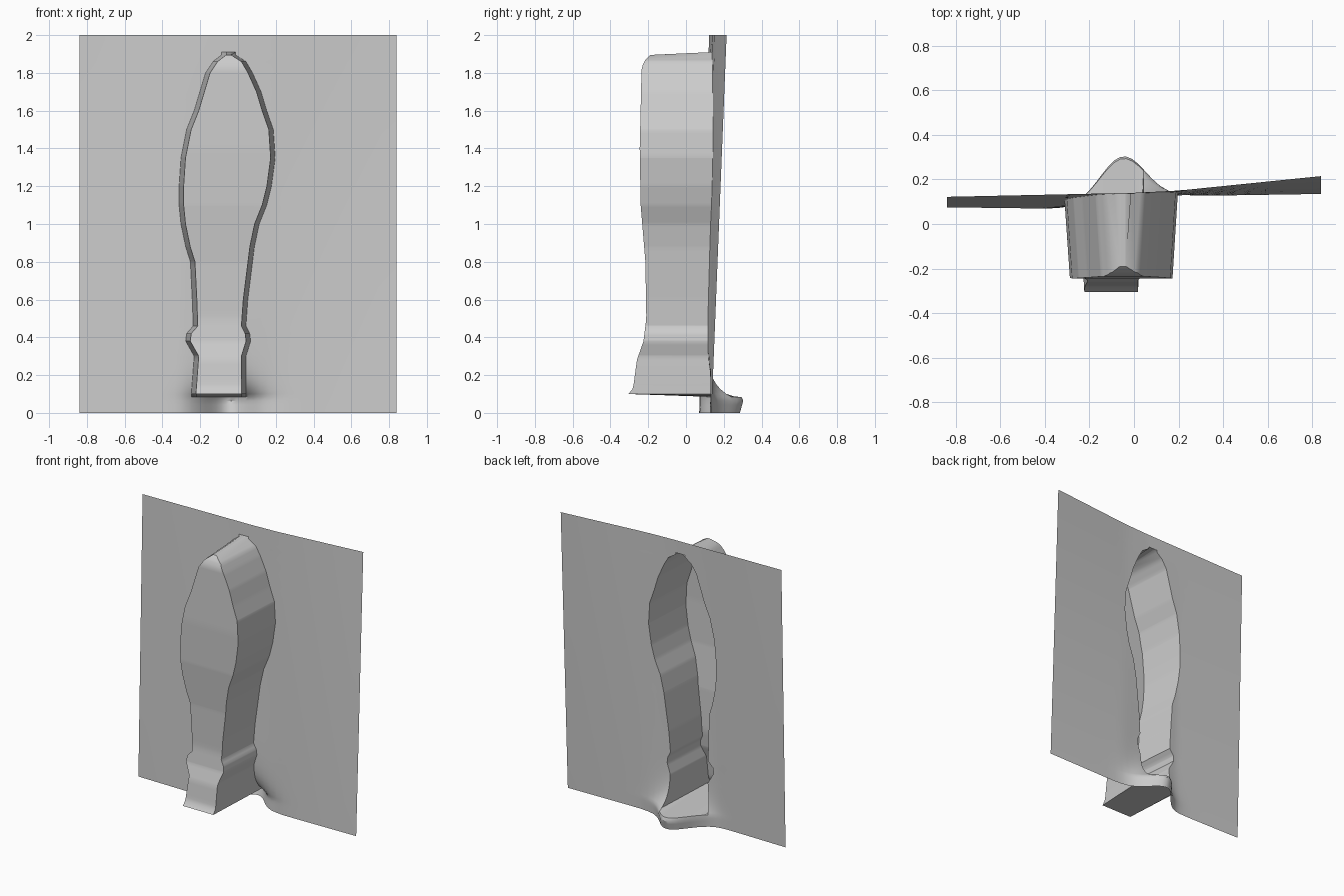
import bpy, bmesh, math

if "Cube" in bpy.data.objects:
    bpy.data.objects.remove(bpy.data.objects["Cube"])

# Silhouette of the raised shape: (z, left x, right x)
OUTLINE = [(0.10, -.235, .03), (0.30, -.22, .03), (0.38, -.265, .055), (0.42, -.26, .05),
           (0.46, -.225, .03), (0.60, -.23, .04), (0.80, -.24, .065), (0.88, -.265, .075),
           (1.00, -.29, .10), (1.10, -.30, .14), (1.20, -.30, .165), (1.35, -.29, .185),
           (1.50, -.26, .175), (1.60, -.22, .14), (1.70, -.19, .11), (1.80, -.16, .065),
           (1.86, -.12, .03), (1.895, -.075, -.025)]
LEFT = [(z, l) for z, l, r in OUTLINE]
RIGHT = [(z, r) for z, l, r in OUTLINE]
# Depth of the front face by height
FRONT = [(.10, -.305), (.13, -.28), (.28, -.26), (.38, -.225), (.50, -.21), (.80, -.215),
         (1.1, -.24), (1.4, -.245), (1.83, -.235), (1.87, -.215), (1.895, -.19)]
# Gentle warp of the backing sheet along its bottom and top edges
BOTTOM = [(-.84, .075), (-.3, .068), (.2, .125), (.84, .135)]
TOP = [(-.84, .122), (0, .14), (.2, .15), (.84, .215)]
WALL = .012          # half of the wall's taper
SIDE, MID = 14, 10   # columns on each side of the shape and across it


def interp(table, v):
    if v <= table[0][0]:
        return table[0][1]
    for (a, p), (b, q) in zip(table, table[1:]):
        if v <= b:
            return p + (q - p) * (v - a) / (b - a)
    return table[-1][1]


def sheet_y(x, z):
    t = z / 2
    y = interp(BOTTOM, x) * (1 - t) + interp(TOP, x) * t
    fade = math.exp(-max(0, z - .08) / .07) * (.9 + .1 * min(1, z / .08))
    return y + .21 * fade * math.exp(-((x + .05) / .145) ** 2)


def spread(a, b, n):
    return [a + (b - a) * i / (n - 1) for i in range(n)]


def row(z, raised):
    """One horizontal line of points across sheet, wall, front face, wall and sheet."""
    l, r = interp(LEFT, z), interp(RIGHT, z)
    lb, rb, lf, rf = l - WALL, r + WALL, l + WALL, r - WALL
    # columns crowd towards the raised shape
    left = [lb + (-.84 - lb) * (1 - i / (SIDE - 1)) ** 1.6 for i in range(SIDE)]
    right = [rb + (.84 - rb) * (i / (SIDE - 1)) ** 1.6 for i in range(SIDE)]
    pts = [(x, sheet_y(x, z), z) for x in left]
    for x in spread(lf, rf, MID):
        y = interp(FRONT, z) if raised else sheet_y(x, z)
        pts.append((x, y, z))
    return pts + [(x, sheet_y(x, z), z) for x in right]


# Sheet below the foot, raised shape, sheet above the tip
rows = [row(z, False) for z in spread(0, .085, 5)]
heights = sorted(set([round(z, 4) for z in spread(.1, 1.895, 70)] + [z for z, l, r in OUTLINE]))
rows += [row(z, True) for z in heights]
rows += [row(z, False) for z in spread(1.91, 2, 4)]

bm = bmesh.new()
grid = [[bm.verts.new(p) for p in pts] for pts in rows]
for a, b in zip(grid, grid[1:]):
    for i in range(len(a) - 1):
        bm.faces.new((a[i], a[i + 1], b[i + 1], b[i]))
mesh = bpy.data.meshes.new("relief_panel")
bm.to_mesh(mesh)
bm.free()

panel = bpy.data.objects.new("relief_panel", mesh)
bpy.context.collection.objects.link(panel)
bpy.context.view_layer.objects.active = panel
panel.select_set(True)
bpy.ops.object.shade_smooth_by_angle(angle=math.radians(35))
